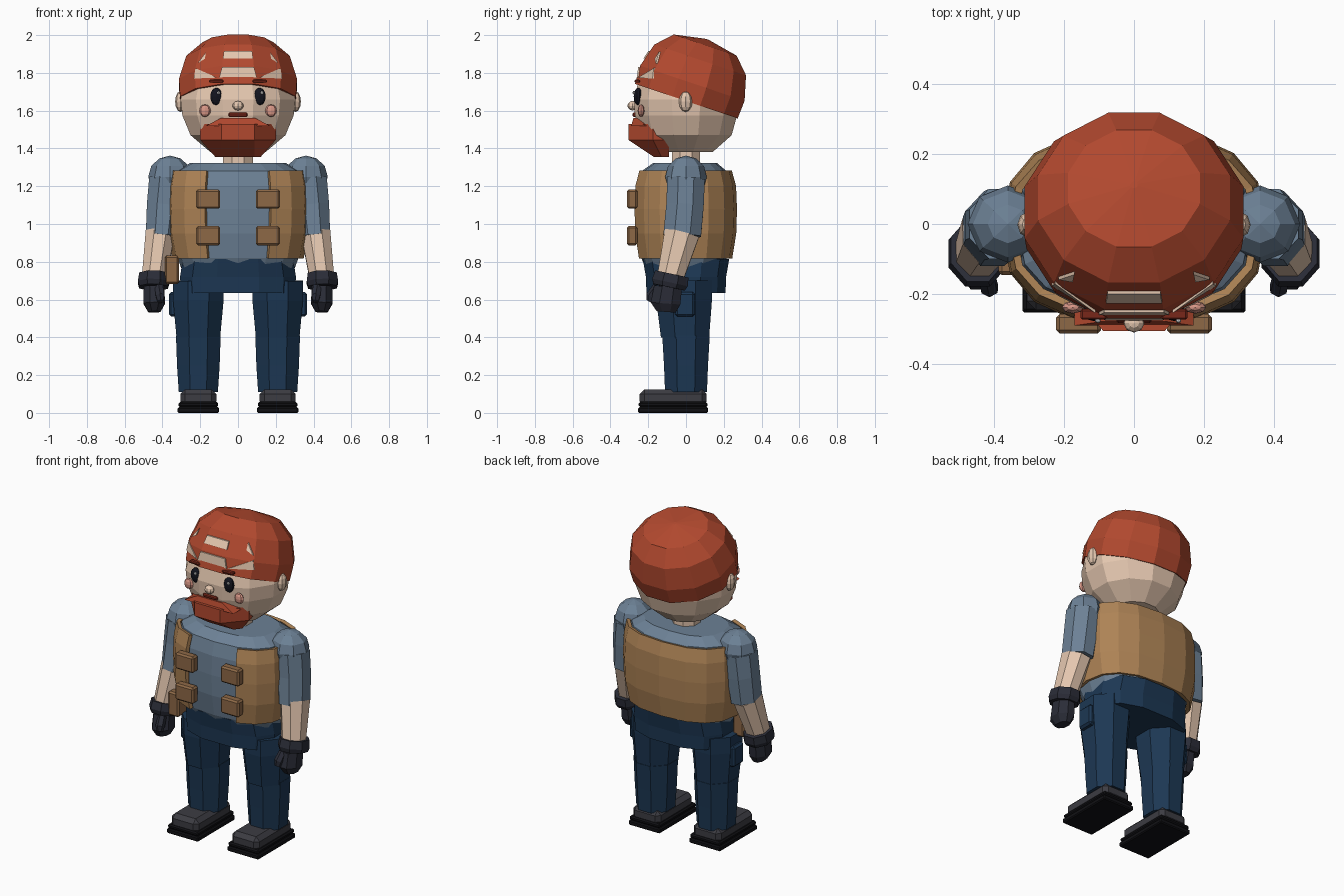
import bpy, bmesh, math
from mathutils import Vector, Matrix
from mathutils.bvhtree import BVHTree

if "Cube" in bpy.data.objects:
    bpy.data.objects.remove(bpy.data.objects["Cube"])


def material(name, r, g, b):
    m = bpy.data.materials.new(name)
    m.diffuse_color = [(c / 255) ** 2.2 for c in (r, g, b)] + [1]
    m.use_nodes = True
    m.node_tree.nodes["Principled BSDF"].inputs["Base Color"].default_value = m.diffuse_color
    return m


SKIN = material("skin", 228, 198, 174)
HAIR = material("ginger", 176, 74, 50)
BROW = material("dark_ginger", 120, 44, 32)
SHIRT = material("shirt_blue", 108, 128, 148)
VEST = material("vest_tan", 172, 130, 86)
POUCH = material("pocket_brown", 140, 104, 72)
JEANS = material("jeans", 34, 58, 84)
GLOVE = material("glove", 46, 48, 58)
SHOE = material("shoe", 62, 62, 68)
SOLE = material("sole", 24, 24, 27)
EYE = material("eye", 26, 27, 36)
WHITE = material("glint", 235, 235, 235)
PINK = material("cheek", 216, 150, 134)


def finish(bm, name, mat):
    bmesh.ops.recalc_face_normals(bm, faces=bm.faces[:])
    me = bpy.data.meshes.new(name)
    bm.to_mesh(me)
    bm.free()
    me.materials.append(mat)
    ob = bpy.data.objects.new(name, me)
    bpy.context.collection.objects.link(ob)
    return ob


def loft(name, rings, mat, closed=True):
    """Skin a stack of equal-length point rings; closed rings get caps."""
    bm = bmesh.new()
    vs = [[bm.verts.new(p) for p in r] for r in rings]
    n = len(rings[0])
    for a, b in zip(vs, vs[1:]):
        for i in range(n if closed else n - 1):
            j = (i + 1) % n
            bm.faces.new((a[i], a[j], b[j], b[i]))
    if closed:
        bm.faces.new(vs[0])
        bm.faces.new(vs[-1])
    return finish(bm, name, mat)


def ring(c, rx, ry, n=12, p=2.0, axis=(0, 0, 1), count=None, start=None):
    """Superellipse ring with a flat side facing front, or an arc of it."""
    start = math.pi / n if start is None else start
    q = Vector(axis).to_track_quat('Z', 'Y') if tuple(axis) != (0, 0, 1) else None
    out = []
    for i in range(count or n):
        t = start + 2 * math.pi * i / n
        x, y = math.cos(t), math.sin(t)
        v = Vector((rx * math.copysign(abs(x) ** (2 / p), x),
                    ry * math.copysign(abs(y) ** (2 / p), y), 0))
        if q:
            v = q @ v
        out.append(v + Vector(c))
    return out


def limb(name, stations, mat, n=8):
    """Tube through (centre, rx, ry) stations, tilted along its length."""
    axis = Vector(stations[-1][0]) - Vector(stations[0][0])
    axis = tuple(axis.normalized() * (1 if axis.z > 0 else -1))
    tilt = Vector((0, 0, 1)).rotation_difference(Vector(axis))
    rings = [[tilt @ v + Vector(c) for v in ring((0, 0, 0), rx, ry, n)] for c, rx, ry in stations]
    return loft(name, rings, mat)


def box(name, c, size, mat, bevel=0.01):
    bm = bmesh.new()
    bmesh.ops.create_cube(bm, size=1, matrix=Matrix.Translation(c) @ Matrix.Diagonal((*size, 1)))
    if bevel:
        bmesh.ops.bevel(bm, geom=bm.edges[:], offset=bevel, segments=1, affect='EDGES')
    return finish(bm, name, mat)


def ball(name, c, r, mat, u=8, v=6):
    bm = bmesh.new()
    bmesh.ops.create_uvsphere(bm, u_segments=u, v_segments=v, radius=1,
                              matrix=Matrix.Translation(c) @ Matrix.Diagonal((*r, 1)))
    return finish(bm, name, mat)


# Head and neck
loft("head", [ring((0, 0, z), rx, ry) for z, rx, ry in (
    (1.38, .15, .145), (1.47, .26, .25), (1.575, .305, .28), (1.66, .315, .285),
    (1.75, .29, .262), (1.84, .22, .2), (1.9, .12, .11))], SKIN)
loft("neck", [ring((0, 0, z), .085, .08, 8) for z in (1.29, 1.42)], SKIN)

# Hair cap, tilted backwards
M = Matrix.Translation((0, .005, 1.66)) @ Matrix.Rotation(math.radians(-18.6), 4, 'X')
hair = loft("hair_cap", [[M @ v for v in ring((0, 0, z), r * 1.07, r)] for z, r in (
    (-.01, .297), (.09, .302), (.22, .265), (.303, .182), (.335, .01))], HAIR)
tree = BVHTree.FromPolygons([v.co for v in hair.data.vertices],
                            [p.vertices[:] for p in hair.data.polygons])


def patch(name, pts):
    """Thin skin patch laid on the front of the hair, outlined in x and z."""
    front = []
    for x, z in pts:
        hit = tree.ray_cast(Vector((x, -1, z)), Vector((0, 1, 0)))[0]
        front.append(Vector((x, (hit.y if hit else -.2) - .009, z)))
    loft(name, [front, [p + Vector((0, .02, 0)) for p in front]], SKIN)


patch("upper_scalp_patch", [(-.075, 1.915), (.075, 1.915), (.08, 1.875), (-.08, 1.875)])
patch("lower_scalp_patch", [(-.085, 1.83), (.085, 1.83), (.1, 1.775), (-.1, 1.775)])
for s in (-1, 1):
    patch("side_scalp_patch", [(s * .11, 1.775), (s * .235, 1.77), (s * .225, 1.825)])
    patch("temple_scalp_patch", [(s * .17, 1.91), (s * .175, 1.875), (s * .215, 1.85)])

# Face
for s in (-1, 1):
    ball("eye", (s * .115, -.253, 1.675), (.033, .024, .046), EYE, 10, 8)
    ball("eye_glint", (s * .115 + .012, -.276, 1.695), (.009, .007, .01), WHITE, 6, 4)
    box("brow", (s * .115, -.258, 1.756), (.075, .03, .016), BROW, .005)
    ball("cheek", (s * .175, -.238, 1.6), (.031, .018, .033), PINK)
    ball("ear", (s * .305, -.002, 1.648), (.028, .036, .055), SKIN)
ball("nose", (0, -.283, 1.626), (.03, .027, .025), SKIN)
box("mouth", (0, -.268, 1.578), (.1, .03, .022), BROW, .006)

# Beard wrapped round the jaw, with a moustache ridge on top
loft("beard", [[(-a, b, z), (-.088, f, z), (.088, f, z), (a, b, z), (a * .9, -.09, z), (-a * .9, -.09, z)]
               for z, a, f, b in ((1.355, .12, -.17, -.13), (1.445, .2, -.305, -.175), (1.53, .2, -.305, -.175))], HAIR)
loft("moustache", [[(-a, f, z), (a, f, z), (a, -.2, z), (-a, -.2, z)]
                   for z, a, f in ((1.52, .17, -.29), (1.562, .088, -.278))], HAIR)

# Torso: shirt, with an open vest following the same rings
BODY = [(.82, .345, .252), (.95, .37, .273), (1.08, .375, .277), (1.2, .37, .272), (1.28, .357, .25)]
A0 = math.radians(-67.5)
rings = [ring((0, -.01, z), rx - .025, ry - .025, 16, 2.5, start=A0)
         for z, rx, ry in [(.765, .325, .228)] + BODY]
rings.append(ring((0, -.005, 1.322), .255, .17, 16, 2.5, start=A0))
loft("shirt", rings, SHIRT)
vest = loft("vest", [ring((0, -.01, z), rx - .008, ry - .008, 16, 2.5, start=A0, count=15)
                     for z, rx, ry in BODY], VEST, closed=False)
mod = vest.modifiers.new("thickness", 'SOLIDIFY')
mod.thickness, mod.offset = .022, 0
for s in (-1, 1):
    for z in (1.132, .938):
        box("vest_pocket", (s * .158, -.285, z), (.128, .056, .102), POUCH)

# Trousers
loft("pelvis", [ring((0, 0, z), rx, ry, 12, 2.6) for z, rx, ry in
                ((.635, .31, .215), (.72, .315, .218), (.815, .3, .235))], JEANS)
box("hip_pouch", (-.35, -.08, .757), (.075, .13, .15), POUCH)

for s in (-1, 1):
    # Leg
    x = s * .21
    limb("thigh", [((x, -.01, .7), .145, .16), ((x, -.01, .6), .145, .16), ((x, -.005, .4), .125, .138)], JEANS)
    limb("shin", [((x, 0, .41), .128, .136), ((x, 0, .25), .122, .126), ((x, 0, .11), .112, .12)], JEANS)
    box("thigh_pocket", (s * .343, -.005, .575), (.045, .105, .13), JEANS, .012)
    # Shoe
    box("shoe", (x, -.068, .08), (.19, .355, .09), SHOE, .025)
    box("shoe_welt", (x, -.068, .044), (.21, .365, .026), SOLE, .008)
    box("sole", (x, -.068, .015), (.218, .37, .03), SOLE, .006)
    # Arm
    ball("shoulder", (s * .36, 0, 1.25), (.115, .11, .112), SHIRT, 8, 6)
    limb("sleeve", [((s * .405, -.02, .94), .09, .108), ((s * .39, -.005, 1.1), .1, .107),
                    ((s * .375, 0, 1.24), .103, .108)], SHIRT)
    limb("forearm", [((s * .445, -.085, .71), .07, .075), ((s * .412, -.022, .95), .084, .1)], SKIN)
    limb("glove_cuff", [((s * .447, -.09, .665), .082, .092), ((s * .447, -.085, .69), .09, .104),
                        ((s * .446, -.075, .735), .083, .098)], GLOVE)
    limb("hand", [((s * .443, -.105, .535), .035, .055), ((s * .443, -.108, .58), .062, .085),
                  ((s * .445, -.095, .67), .058, .08)], GLOVE)
    limb("thumb", [((s * .41, -.192, .59), .018, .018), ((s * .412, -.185, .62), .027, .027),
                   ((s * .42, -.15, .67), .025, .025)], GLOVE, 6)
